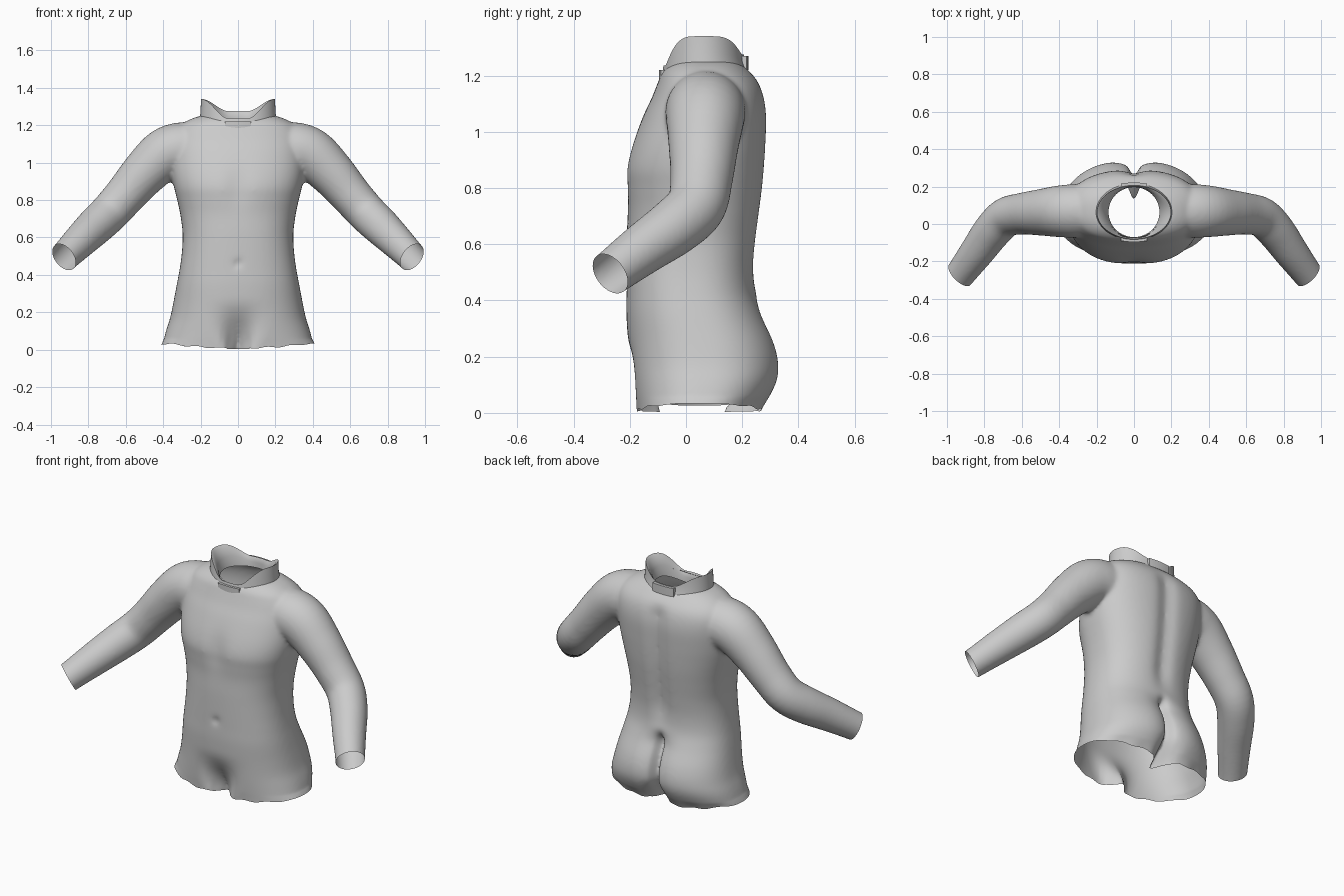
import bpy, bmesh
from math import sin, cos, pi, exp
from mathutils import Vector

if "Cube" in bpy.data.objects:
    bpy.data.objects.remove(bpy.data.objects["Cube"])


def spline(rows, steps):
    """Catmull-Rom interpolation of rows of numbers."""
    out = []
    n = len(rows)
    for i in range(n - 1):
        p = [rows[max(0, min(n - 1, i + k))] for k in (-1, 0, 1, 2)]
        for j in range(steps):
            t = j / steps
            out.append([0.5 * (2 * b + (c - a) * t + (2 * a - 5 * b + 4 * c - d) * t * t
                               + (3 * b - a - 3 * c + d) * t ** 3) for a, b, c, d in zip(*p)])
    out.append(list(rows[-1]))
    return out


def loft(bm, rings, caps=True):
    """Skin a list of closed rings of points."""
    vs = [[bm.verts.new(p) for p in r] for r in rings]
    n = len(vs[0])
    for a, b in zip(vs, vs[1:]):
        for i in range(n):
            bm.faces.new((a[i], a[(i + 1) % n], b[(i + 1) % n], b[i]))
    if caps:
        bm.faces.new(vs[0])
        bm.faces.new(vs[-1])


def make_object(name, bm):
    bmesh.ops.recalc_face_normals(bm, faces=bm.faces[:])
    me = bpy.data.meshes.new(name)
    bm.to_mesh(me)
    bm.free()
    ob = bpy.data.objects.new(name, me)
    bpy.context.collection.objects.link(ob)
    bpy.context.view_layer.objects.active = ob
    for o in bpy.context.selected_objects:
        o.select_set(False)
    ob.select_set(True)
    return ob


def spow(v, e):
    return (1 if v >= 0 else -1) * abs(v) ** e


def bell(v, w):
    return exp(-(v / w) ** 2)


def ramp(z, a, b):
    t = max(0, min(1, (z - a) / (b - a)))
    return t * t * (3 - 2 * t)


# torso sections: z, half width, front y, back y
TORSO = [(-.08, .425, -.175, .25), (0, .41, -.18, .275), (.1, .385, -.192, .328), (.17, .363, -.2, .34),
         (.25, .346, -.206, .323), (.35, .327, -.212, .278), (.43, .312, -.212, .25), (.52, .3, -.212, .244),
         (.62, .296, -.211, .253), (.72, .308, -.208, .266), (.8, .325, -.212, .276), (.87, .342, -.214, .282),
         (.95, .355, -.194, .287), (1.05, .36, -.155, .29), (1.12, .355, -.122, .281), (1.17, .335, -.102, .262),
         (1.21, .295, -.085, .23), (1.245, .22, -.05, .19), (1.262, .12, 0, .14)]


def torso_ring(row, n=96):
    z, w, yf, yb = row
    cy, ry = (yf + yb) / 2, (yb - yf) / 2
    pts = []
    for i in range(n):
        a = 2 * pi * i / n
        x, s = w * spow(cos(a), .84), spow(sin(a), .84)
        y = cy + ry * s
        if s > 0:   # buttock cleft and spine groove
            low = 1 - ramp(z, .33, .43)
            y -= s * low * (.06 * bell(x, .022) + .03 * bell(x, .08) + .07 * (1 - ramp(z, 0, .15)) * bell(x, .05))
            y -= s * .022 * bell(x, .05) * ramp(z, .4, .6) * (1 - ramp(z, 1.1, 1.2))
        else:       # groin hollow, breastbone and navel
            y -= s * .1 * (1 - ramp(z, -.02, .28)) * bell(x, .045 + .3 * max(z, 0))
            y -= s * .014 * bell(x, .06) * bell(z - .87, .1)
            y -= s * .015 * bell(x, .02) * bell(z - .46, .02)
        pts.append((x, y, z))
    return pts


# arm stations: x, y, z, radius (beyond the wrist for trimming)
ARM = [(.17, .075, 1.09, .12), (.29, .07, 1.075, .142), (.39, .068, 1.045, .139), (.5, .062, .945, .124),
       (.6, .055, .83, .111), (.685, .035, .735, .106), (.76, -.04, .663, .102), (.84, -.15, .585, .092),
       (.93, -.27, .495, .08), (.99, -.35, .435, .079)]
WRIST = Vector((.93, -.27, .495))
WRIST_DIR = Vector((.6, -.6, -.45)).normalized()


def arm_rings(side, n=40):
    rows = spline(ARM, 5)
    rings = []
    for i, (x, y, z, r) in enumerate(rows):
        t = Vector(rows[min(i + 1, len(rows) - 1)][:3]) - Vector(rows[max(i - 1, 0)][:3])
        t.normalize()
        u = t.cross(Vector((0, 1, .3))).normalized()
        v = t.cross(u)
        ring = []
        for k in range(n):
            a = 2 * pi * k / n
            p = Vector((x, y, z)) + r * (cos(a) * u + sin(a) * v)
            ring.append((p.x * side, p.y, p.z))
        rings.append(ring)
    return rings


# body: torso and both arms fused into one smooth skin
bm = bmesh.new()
loft(bm, [torso_ring(r) for r in spline(TORSO, 6)])
for side in (1, -1):
    loft(bm, arm_rings(side))
body = make_object("body_shell", bm)
rm = body.modifiers.new("fuse", 'REMESH')
rm.mode, rm.voxel_size = 'VOXEL', .011
sm = body.modifiers.new("soften", 'SMOOTH')
sm.factor, sm.iterations = .5, 8
for m in ("fuse", "soften"):
    bpy.ops.object.modifier_apply(modifier=m)

# open the wrists, the hips and the neck
NECK_Y = .065
bm = bmesh.new()
bm.from_mesh(body.data)


def trim(test, co, no):
    fs = [f for f in bm.faces if test(f.calc_center_median())]
    es = {e for f in fs for e in f.edges}
    vs = {v for f in fs for v in f.verts}
    bmesh.ops.bisect_plane(bm, geom=list(vs) + list(es) + fs, plane_co=co, plane_no=no, clear_outer=True)


for side in (1, -1):
    flip = Vector((side, 1, 1))
    trim(lambda c: c.x * side > .75, WRIST * flip, WRIST_DIR * flip)
trim(lambda c: c.z < .2, Vector((0, 0, .004)), Vector((0, 0, -1)))
hole = [f for f in bm.faces for c in [f.calc_center_median()]
        if c.z > 1.1 and (c.x / .155) ** 2 + ((c.y - NECK_Y) / .138) ** 2 < 1]
bmesh.ops.delete(bm, geom=hole, context='FACES')
# slightly ragged hip edge
for v in bm.verts:
    if v.co.z < .06:
        k = 1 - v.co.z / .06
        v.co.z += k * (.024 * min(1, (v.co.x / .36) ** 2) + .004 * (abs(v.co.x) > .06) * (1 + sin(v.co.x * 50)))
bm.to_mesh(body.data)
bm.free()
bpy.ops.object.shade_smooth_by_angle(angle=1.0)


# collar: raised at the sides, low at the front
def collar_ring(rx, yf, yb, zfun, n=96):
    cy, ry = (yf + yb) / 2, (yb - yf) / 2
    return [(rx * cos(a), cy + ry * sin(a), zfun(cos(a), sin(a))) for a in (2 * pi * i / n for i in range(n))]


def base(c, s):
    return 1.225 * c * c + (1.165 if s < 0 else 1.215) * s * s


def rim(c, s):
    low = 1.235 if s < 0 else 1.275
    return low + (1.34 - low) * ramp(abs(c), .25, .98)


bm = bmesh.new()
loft(bm, [collar_ring(.205, -.092, .222, base),
          collar_ring(.2, -.086, .21, lambda c, s: (base(c, s) + rim(c, s)) / 2),
          collar_ring(.198, -.08, .206, rim),
          collar_ring(.182, -.073, .2, lambda c, s: rim(c, s) - .012),
          collar_ring(.15, -.07, .198, lambda c, s: (base(c, s) + rim(c, s)) / 2),
          collar_ring(.136, -.07, .197, base)], caps=False)
collar = make_object("collar", bm)
bpy.ops.object.shade_smooth_by_angle(angle=.7)

# small fastening tabs at the front and back of the collar
for name, y, z, h in (("front_tab", -.087, 1.2, .04), ("back_tab", .213, 1.245, .05)):
    bm = bmesh.new()
    bmesh.ops.create_cube(bm, size=1)
    bmesh.ops.subdivide_edges(bm, edges=[e for e in bm.edges if abs(e.verts[0].co.x - e.verts[1].co.x) > .5], cuts=6)
    for v in bm.verts:
        bend = (.5 if y > 0 else -.5) * v.co.x ** 2 * .05
        v.co = Vector((v.co.x * .14, y + v.co.y * .018 - bend, z + v.co.z * h))
    make_object(name, bm)
    bpy.ops.object.shade_smooth_by_angle(angle=.6)
